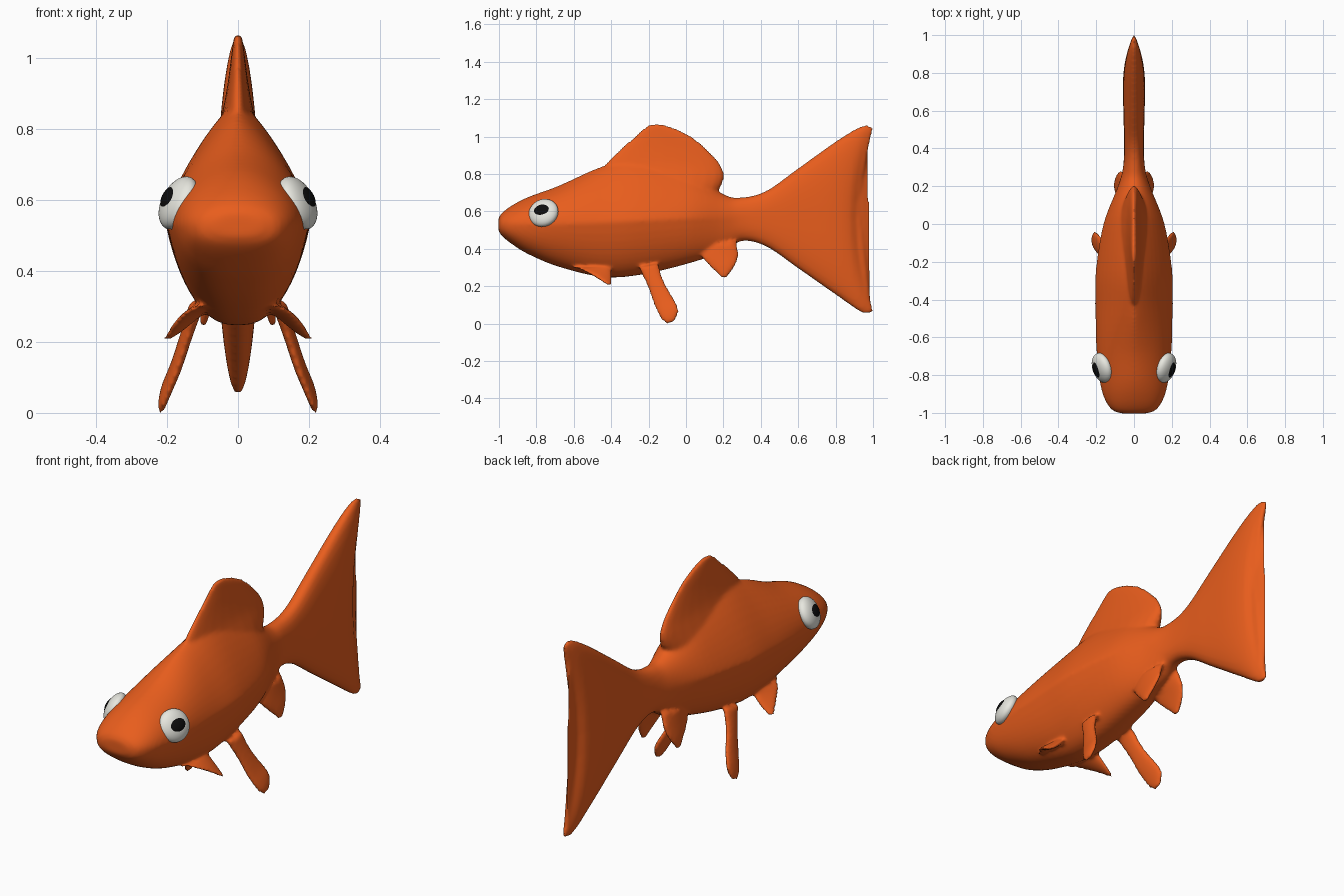
import bpy, bmesh, math
from mathutils import Vector

if "Cube" in bpy.data.objects:
    bpy.data.objects.remove(bpy.data.objects["Cube"])

def material(name, color):
    m = bpy.data.materials.new(name)
    m.diffuse_color = (*color, 1)
    m.use_nodes = True
    m.node_tree.nodes["Principled BSDF"].inputs["Base Color"].default_value = m.diffuse_color
    return m

orange = material("orange", (0.81, 0.11, 0.012))
white = material("white", (0.8, 0.8, 0.74))
black = material("black", (0.004, 0.004, 0.004))

def resample(rows, steps=6):
    """Catmull-Rom interpolation between station rows."""
    out = []
    for i in range(len(rows) - 1):
        p0, p1 = rows[max(i - 1, 0)], rows[i]
        p2, p3 = rows[i + 1], rows[min(i + 2, len(rows) - 1)]
        for k in range(steps):
            t = k / steps
            out.append([0.5 * (2 * b + (c - a) * t + (2 * a - 5 * b + 4 * c - d) * t * t
                               + (3 * b - a - 3 * c + d) * t ** 3)
                        for a, b, c, d in zip(p0, p1, p2, p3)])
    return out + [list(rows[-1])]

def loft(bm, rings):
    loops = [[bm.verts.new(p) for p in r] for r in rings]
    n = len(loops[0])
    for a, b in zip(loops, loops[1:]):
        for i in range(n):
            bm.faces.new((a[i], a[(i + 1) % n], b[(i + 1) % n], b[i]))
    bm.faces.new(loops[0][::-1])
    bm.faces.new(loops[-1])

def body_ring(y, top, mid, bottom, w, power, taper, bend, n=48):
    pts = []
    for i in range(n):
        c, s = math.cos(math.tau * i / n), math.sin(math.tau * i / n)
        e = power if s > 0 else 2.6
        h = math.copysign(abs(s) ** (2 / e), s)
        x = math.copysign(abs(c) ** (2 / e), c) * w
        if s < 0:
            x *= 1 + taper * h
        pts.append((x, y + bend * h * h, mid + h * ((top - mid) if s > 0 else (mid - bottom))))
    return pts

def fin_ring(x, y, z, dy, dz, t, side=1, n=24):
    return [(side * (x + t * math.sin(math.tau * i / n)),
             y + dy * math.cos(math.tau * i / n),
             z + dz * math.cos(math.tau * i / n)) for i in range(n)]

bm = bmesh.new()

# body and tail: y, top, mid, bottom, half width, upper power, taper, bend
body = [(-1.003, .56, .53, .50, .065, 2, 0, 0),
        (-.985, .59, .53, .47, .115, 2, 0, 0),
        (-.93, .632, .53, .425, .154, 1.9, .08, 0),
        (-.84, .678, .53, .37, .180, 1.8, .15, 0),
        (-.68, .737, .53, .304, .198, 1.7, .25, 0),
        (-.45, .84, .54, .25, .205, 1.35, .3, 0),
        (-.25, .88, .55, .260, .203, 1.25, .3, 0),
        (0, .82, .56, .318, .162, 1.35, .25, 0),
        (.2, .692, .56, .385, .085, 1.9, .15, 0),
        (.3, .675, .56, .442, .058, 2.2, 0, 0),
        (.42, .71, .56, .412, .052, 2.4, 0, .01),
        (.58, .83, .56, .295, .056, 2.5, 0, .02),
        (.76, .98, .56, .148, .058, 2.5, 0, .05),
        (.865, 1.058, .56, .057, .045, 2.5, 0, .08),
        (.912, 1.045, .56, .065, .018, 2.5, 0, .092)]
loft(bm, [body_ring(*r) for r in resample(body)])

# dorsal fin: z, front y, back y, half thickness
dorsal = [(.62, -.42, .12, .11), (.70, -.43, .17, .095), (.78, -.44, .203, .066),
          (.85, -.43, .185, .044), (.93, -.355, .115, .029), (1.0, -.275, .03, .02),
          (1.045, -.225, -.06, .014), (1.068, -.19, -.135, .009)]
loft(bm, [fin_ring(0, (a + b) / 2, z, (b - a) / 2, 0, t) for z, a, b, t in resample(dorsal)])

# paired lower fins: x, y, z, chord dy, chord dz, half thickness
throat = [(.10, -.50, .30, .10, 0, .03), (.145, -.47, .265, .075, -.015, .025),
          (.18, -.437, .23, .04, -.012, .017), (.204, -.416, .206, .014, -.005, .009)]
paddle = [(.115, -.20, .31, .055, .01, .022), (.145, -.165, .22, .043, .018, .018),
          (.175, -.125, .13, .05, .022, .017), (.2, -.095, .07, .053, .024, .016),
          (.212, -.085, .032, .043, .016, .013), (.218, -.083, .004, .018, .006, .009)]
rear = [(.05, .17, .42, .10, .02, .03), (.07, .185, .36, .098, .01, .021),
        (.085, .20, .31, .07, .01, .016), (.095, .205, .268, .034, .005, .012),
        (.1, .202, .242, .013, 0, .009)]
for rows in (throat, paddle, rear):
    for side in (1, -1):
        loft(bm, [fin_ring(*r, side=side) for r in resample(rows)])

bmesh.ops.recalc_face_normals(bm, faces=bm.faces)
mesh = bpy.data.meshes.new("fish_body")
bm.to_mesh(mesh)
bm.free()
fish = bpy.data.objects.new("fish_body", mesh)
bpy.context.collection.objects.link(fish)
mesh.materials.append(orange)

# fuse fins into the body with soft blends
rm = fish.modifiers.new("fuse", 'REMESH')
rm.mode = 'VOXEL'
rm.voxel_size = 0.01
rm.use_smooth_shade = True
sm = fish.modifiers.new("soften", 'SMOOTH')
sm.factor = 0.5
sm.iterations = 6

# eyes and pupils: flattened spheres facing outward
for side, label in ((1, "right"), (-1, "left")):
    normal = Vector((side * .85, -.30, .43)).normalized()
    centre = Vector((side * .168, -.762, .592))
    for name, offset, size, mat in (("eye", 0, (.08, .082, .043), white),
                                    ("pupil", .03, (.036, .045, .018), black)):
        bpy.ops.mesh.primitive_uv_sphere_add(segments=32, ring_count=20, radius=1,
                                             location=centre + normal * offset)
        o = bpy.context.object
        o.name = f"{label}_{name}"
        o.scale = size
        z = normal
        y = (Vector((0, 1, 0)) - z * z.y).normalized()
        x = y.cross(z)
        o.rotation_euler = Vector((0, 0, 1)).rotation_difference(z).to_euler()
        from mathutils import Matrix
        o.rotation_euler = Matrix((x, y, z)).transposed().to_euler()
        o.data.materials.append(mat)
        bpy.ops.object.shade_smooth()
